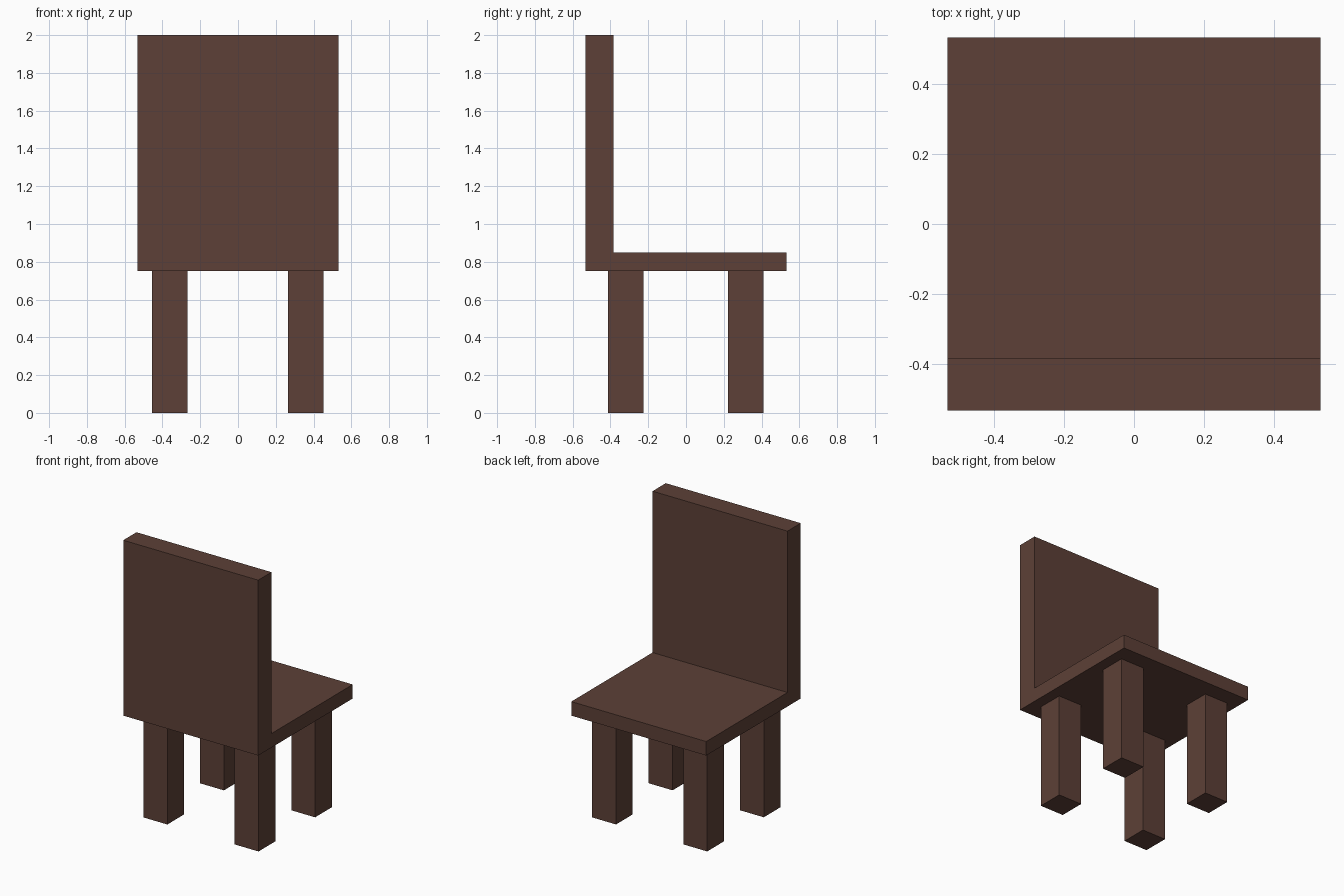
import bpy, bmesh

if "Cube" in bpy.data.objects:
    bpy.data.objects.remove(bpy.data.objects["Cube"])

wood = bpy.data.materials.new("brown_wood")
wood.diffuse_color = (0.109, 0.051, 0.038, 1)
wood.use_nodes = True
wood.node_tree.nodes["Principled BSDF"].inputs["Base Color"].default_value = wood.diffuse_color


def extrude_object(name, profile, offset):
    """Closed flat profile extruded along an offset into a solid."""
    bm = bmesh.new()
    face = bm.faces.new([bm.verts.new(p) for p in profile])
    ext = bmesh.ops.extrude_face_region(bm, geom=[face], use_keep_orig=True)
    verts = [g for g in ext["geom"] if isinstance(g, bmesh.types.BMVert)]
    bmesh.ops.translate(bm, verts=verts, vec=offset)
    bmesh.ops.recalc_face_normals(bm, faces=bm.faces)
    mesh = bpy.data.meshes.new(name)
    bm.to_mesh(mesh)
    bm.free()
    mesh.materials.append(wood)
    obj = bpy.data.objects.new(name, mesh)
    bpy.context.collection.objects.link(obj)
    return obj


HALF, SEAT_BOTTOM, SEAT_TOP, TOP = 0.532, 0.75, 0.85, 2.0
BACK_INNER = -0.383
LEG = 0.188

# Seat and backrest: one L-shaped side profile
side = [(-HALF, SEAT_BOTTOM), (HALF, SEAT_BOTTOM), (HALF, SEAT_TOP),
        (BACK_INNER, SEAT_TOP), (BACK_INNER, TOP), (-HALF, TOP)]
extrude_object("seat_and_backrest", [(-HALF, y, z) for y, z in side],
               (2 * HALF, 0, 0))

# Four square legs
for x_name, x in (("left", -0.361), ("right", 0.358)):
    for y_name, y in (("front", -0.32), ("rear", 0.317)):
        h = LEG / 2
        square = [(x - h, y - h, 0), (x + h, y - h, 0),
                  (x + h, y + h, 0), (x - h, y + h, 0)]
        extrude_object(f"{y_name}_{x_name}_leg", square, (0, 0, SEAT_BOTTOM))
